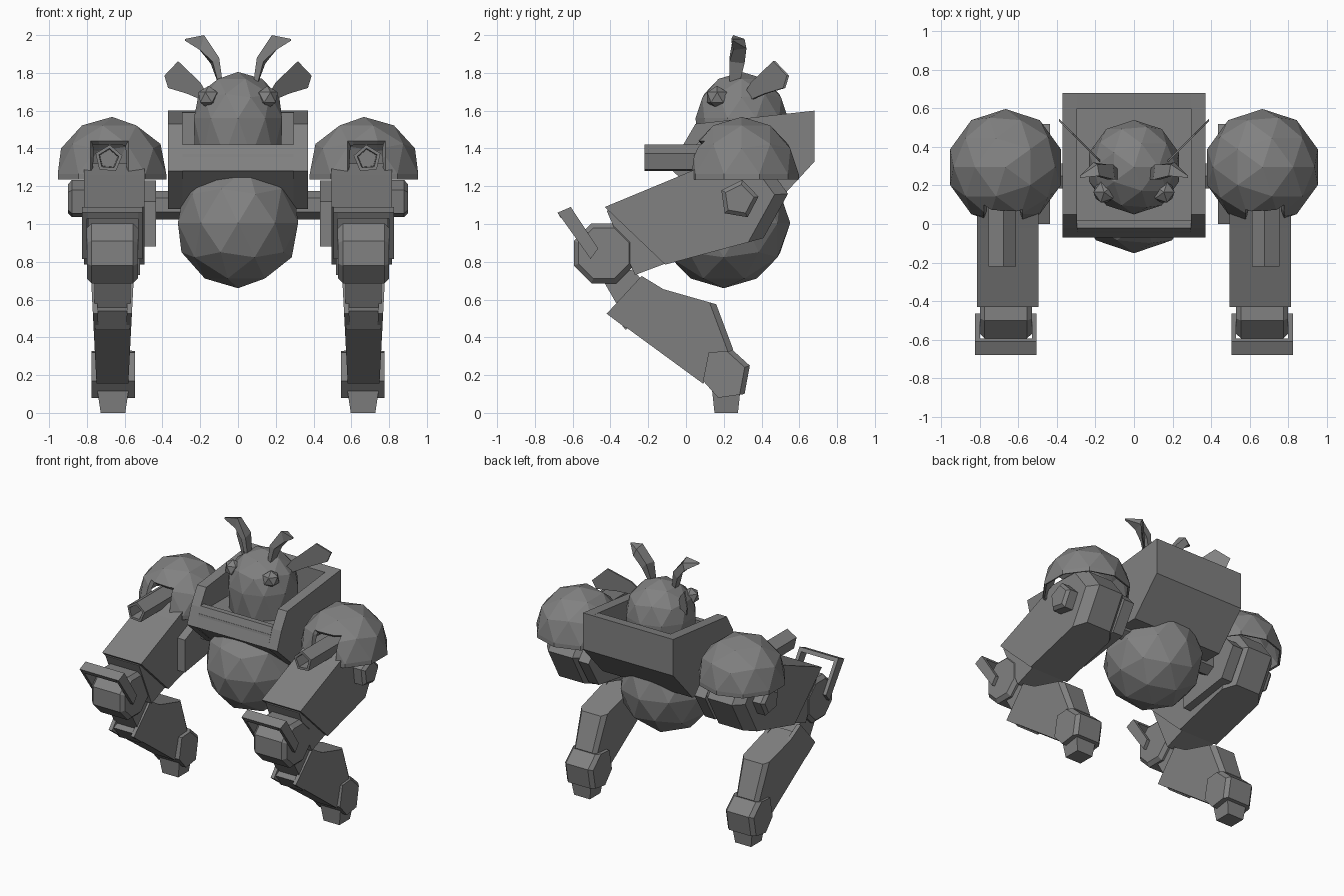
import bpy, bmesh, math
from mathutils import Vector, Matrix

if "Cube" in bpy.data.objects:
    bpy.data.objects.remove(bpy.data.objects["Cube"])

grey = bpy.data.materials.new("mid_grey")
grey.diffuse_color = (0.22, 0.22, 0.22, 1)
grey.use_nodes = True
grey.node_tree.nodes["Principled BSDF"].inputs["Base Color"].default_value = grey.diffuse_color


def finish(name, bm, mirror=False):
    bmesh.ops.recalc_face_normals(bm, faces=bm.faces[:])
    me = bpy.data.meshes.new(name)
    bm.to_mesh(me)
    bm.free()
    me.materials.append(grey)
    ob = bpy.data.objects.new(name, me)
    bpy.context.collection.objects.link(ob)
    if mirror:
        ob.modifiers.new("mirror", 'MIRROR').use_mirror_merge = False
    return ob


def loft(rings):
    """Skin a list of equal point rings and cap both ends."""
    bm = bmesh.new()
    vs = [[bm.verts.new(p) for p in r] for r in rings]
    n = len(rings[0])
    for a, b in zip(vs, vs[1:]):
        for i in range(n):
            j = (i + 1) % n
            bm.faces.new((a[i], a[j], b[j], b[i]))
    bm.faces.new(vs[0])
    bm.faces.new(vs[-1])
    return bm


def prism(profile, x0, x1):
    """Extrude a side profile of (y, z) points across x."""
    return loft([[(x, y, z) for y, z in profile] for x in (x0, x1)])


def chamfer(bm, rule, amount):
    """Bevel the side-to-rim edges whose midpoint passes the rule."""
    es = [e for e in bm.edges
          if abs(e.verts[0].co.x - e.verts[1].co.x) < 1e-4
          and rule((e.verts[0].co + e.verts[1].co) / 2)]
    bmesh.ops.bevel(bm, geom=es, offset=amount, segments=1, affect='EDGES')


def circle(n, r, a, b, turn=0.0):
    return [(a + r * math.cos(turn + 2 * math.pi * i / n),
             b + r * math.sin(turn + 2 * math.pi * i / n)) for i in range(n)]


def drum(steps, n, y, z, turn=0.0):
    """Turned part along x from (x, radius) steps."""
    return loft([[(x, p, q) for p, q in circle(n, r, y, z, turn)] for x, r in steps])


def box(cx, cy, z0, z1, lower, upper):
    """Tapered box with lower and upper (half x, half y) sizes."""
    sq = ((-1, -1), (1, -1), (1, 1), (-1, 1))
    return loft([[(cx + i * h[0], cy + j * h[1], z) for i, j in sq]
                 for z, h in ((z0, lower), (z1, upper))])


def ball(r, centre, sub=2, scale=(1, 1, 1)):
    bm = bmesh.new()
    bmesh.ops.create_icosphere(bm, subdivisions=sub, radius=r,
                               matrix=Matrix.Translation(centre) @ Matrix.Diagonal((*scale, 1)))
    return bm


# Round belly
finish("belly", ball(0.345, (0, 0.2, 1.005), scale=(0.97, 1.02, 1)))

# Open cockpit tub: walls around a floor
side = [(-0.07, 1.28), (-0.02, 1.41), (0.05, 1.53), (0.68, 1.60),
        (0.68, 1.33), (0.45, 1.08), (0.15, 1.08)]
finish("tub_side", prism(side, 0.295, 0.37), True)
finish("tub_floor", prism([(-0.06, 1.28), (-0.04, 1.37), (0.66, 1.37), (0.68, 1.33),
                           (0.45, 1.08), (0.15, 1.08)], -0.295, 0.295))
finish("tub_front", prism([(-0.07, 1.28), (-0.02, 1.42), (0.02, 1.42), (0.02, 1.28)],
                          -0.295, 0.295))
finish("tub_back", prism([(0.60, 1.33), (0.60, 1.59), (0.68, 1.60), (0.68, 1.33)],
                         -0.295, 0.295))

# Head: dome on a straight neck
bm = ball(0.245, (0, 0.295, 1.56))
for v in bm.verts:
    if v.co.z < 1.52:
        d = Vector((v.co.x, v.co.y - 0.295))
        if d.length > 0.1:
            d = d.normalized() * 0.23
        v.co = (d.x, 0.295 + d.y, 1.36)
finish("head", bm)

# Eyes, antennae and ears
finish("eye", ball(0.062, (0.155, 0.165, 1.67), 1), True)
finish("antenna", loft([
    [(.08, .23, 1.74), (.10, .23, 1.73), (.10, .28, 1.73), (.08, .28, 1.74)],
    [(.10, .23, 1.88), (.135, .23, 1.86), (.145, .31, 1.85), (.11, .31, 1.89)],
    [(.18, .25, 2.0), (.20, .25, 1.92), (.21, .32, 1.93), (.19, .31, 1.98)],
    [(.28, .24, 1.98), (.28, .24, 1.97), (.28, .25, 1.97), (.28, .25, 1.98)]]), True)
ear = [(.17, 1.70), (.20, 1.75), (.317, 1.862), (.39, 1.785), (.37, 1.72), (.27, 1.69), (.2, 1.66)]
finish("ear", loft([[(x, x + 0.15 + t, z) for x, z in ear] for t in (-0.006, 0.006)]), True)

# Hollow shoulder domes with a square notch at the front
bm = ball(0.302, (0.667, 0.295, 1.265))
cuts = [((0, 0, 1.265), (0, 0, -1), True), ((0.58, 0, 0), (1, 0, 0), False),
        ((0.78, 0, 0), (1, 0, 0), False), ((0, 0, 1.44), (0, 0, 1), False)]
for co, no, drop in cuts:
    bmesh.ops.bisect_plane(bm, geom=bm.verts[:] + bm.edges[:] + bm.faces[:],
                           plane_co=co, plane_no=no, clear_outer=drop)
notch = [f for f in bm.faces if 0.58 < f.calc_center_median().x < 0.78
         and f.calc_center_median().z < 1.44 and f.calc_center_median().y < 0.2]
bmesh.ops.delete(bm, geom=notch, context='FACES')
dome = finish("shoulder_dome", bm)
shell = dome.modifiers.new("shell", 'SOLIDIFY')
shell.thickness = 0.03
dome.modifiers.new("mirror", 'MIRROR').use_mirror_merge = False

# Pentagonal gun barrels under the domes
steps = [(0.25, 0.075), (-0.22, 0.075), (-0.22, 0.055), (-0.10, 0.05)]
finish("barrel", loft([[(x, y, z) for x, z in circle(5, r, 0.685, 1.345, 0.4)]
                       for y, r in steps]), True)

# Upper legs, inner hub, axle and outer bolt
bm = prism([(-0.43, 1.09), (-0.02, 1.26), (0.12, 1.32), (0.43, 1.31), (0.54, 1.16),
            (0.41, 0.925), (-0.11, 0.785)], 0.495, 0.815)
chamfer(bm, lambda m: m.y > 0.46, 0.06)
finish("upper_leg", bm, True)
finish("upper_leg_end", prism([(-0.42, 1.07), (-0.1, 1.1), (0.0, 0.82), (-0.11, 0.79),
                               (-0.27, 0.73)], 0.52, 0.795), True)
bm = prism([(0.0, 0.88), (0.0, 1.12), (0.25, 1.23), (0.45, 1.22), (0.52, 1.14), (0.40, 0.94)],
           0.435, 0.52)
finish("hip_hub", bm, True)
finish("axle", drum([(0.25, 0.075), (0.5, 0.075)], 6, 0.25, 1.10, 0.52), True)
finish("bolt", drum([(0.78, 0.105), (0.88, 0.105), (0.90, 0.08)], 5, 0.28, 1.13, 1.4), True)

# Knee drum with a raised handle
finish("knee", drum([(0.53, 0.145), (0.555, 0.172), (0.775, 0.172), (0.80, 0.145)],
                    8, -0.435, 0.845, math.pi / 8), True)
arm = [(-0.68, 1.06), (-0.61, 1.09), (-0.465, 0.87), (-0.505, 0.815)]
for x in (0.505, 0.80):
    finish("handle_arm", prism(arm, x, x + 0.025), True)
finish("handle_bar", prism([(-0.68, 1.06), (-0.61, 1.09), (-0.595, 1.065), (-0.662, 1.03)],
                           0.53, 0.80), True)

# Link from the knee into the lower leg, and its lower guard
finish("knee_link", prism([(-0.45, 0.72), (-0.28, 0.76), (-0.15, 0.60), (-0.34, 0.53)],
                          0.57, 0.76), True)
finish("shin_guard", prism([(-0.40, 0.54), (-0.30, 0.58), (-0.26, 0.48), (-0.32, 0.44)],
                           0.575, 0.755), True)

# Lower legs, narrowing downwards: a core with two raised cheeks at the top
shin = [(-0.30, 0.58), (-0.20, 0.68), (-0.12, 0.655), (0.16, 0.575), (0.25, 0.335),
        (0.09, 0.155), (-0.32, 0.455)]
bm = prism(shin, 0.55, 0.78)
chamfer(bm, lambda m: m.y > 0.18 and m.z > 0.3, 0.03)
cheek = [(-0.42, 0.525), (-0.235, 0.725), (-0.12, 0.655), (-0.1, 0.5), (-0.32, 0.45)]
parts = [("shin", bm), ("shin_cheek", prism(cheek, 0.55, 0.58)),
         ("shin_cheek", prism(cheek, 0.75, 0.78))]
for name, bm in parts:
    for v in bm.verts:
        v.co.x = 0.665 + (v.co.x - 0.665) * (0.73 + 0.45 * (v.co.z - 0.15))
    finish(name, bm, True)

# Ankle block and foot peg
bm = prism([(0.12, 0.32), (0.25, 0.33), (0.338, 0.25), (0.31, 0.10), (0.17, 0.08), (0.09, 0.17)],
           0.545, 0.775)
chamfer(bm, lambda m: m.y > 0.27, 0.025)
finish("ankle", bm, True)
finish("foot", box(0.662, 0.213, 0, 0.12, (0.065, 0.062), (0.083, 0.075)), True)
